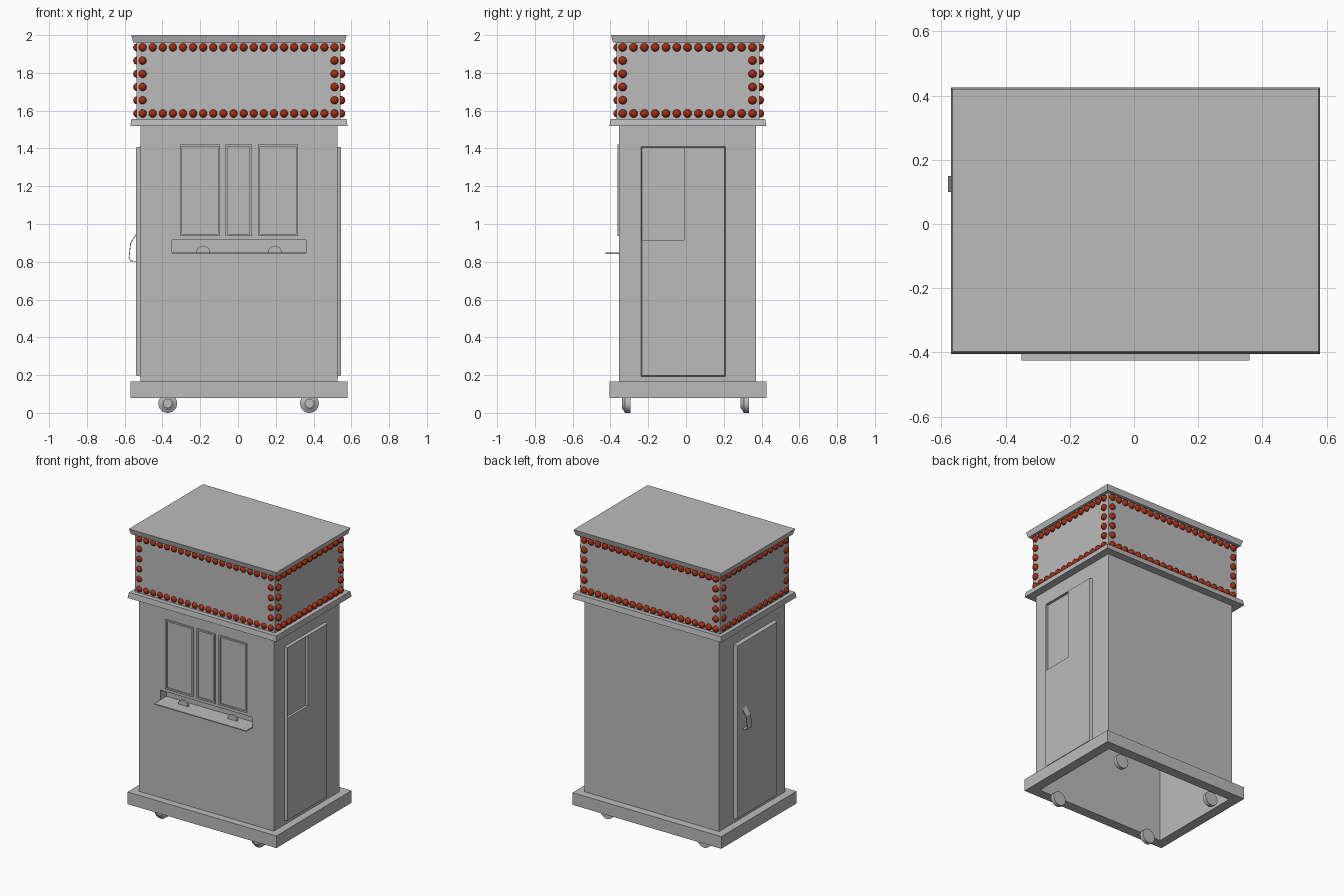
import bpy, bmesh, math
from mathutils import Matrix, Vector

cube = bpy.data.objects.get("Cube")
if cube:
    bpy.data.objects.remove(cube, do_unlink=True)


def material(name, color):
    m = bpy.data.materials.new(name)
    m.use_nodes = True
    m.diffuse_color = (*color, 1)
    m.node_tree.nodes["Principled BSDF"].inputs["Base Color"].default_value = (*color, 1)
    return m


GREY = material("plain grey", (0.5, 0.5, 0.5))
RED = material("bulb red", (0.38, 0.025, 0.006))


def finish(name, bm, mat=GREY, smooth=False):
    bmesh.ops.recalc_face_normals(bm, faces=bm.faces)
    mesh = bpy.data.meshes.new(name)
    for f in bm.faces:
        f.smooth = smooth
    bm.to_mesh(mesh)
    bm.free()
    mesh.materials.append(mat)
    ob = bpy.data.objects.new(name, mesh)
    bpy.context.collection.objects.link(ob)
    return ob


def box(name, x, y, z, taper=None, amount=0.0, open_side=None):
    """Box from ranges; the side facing `taper` is shrunk, `open_side` is removed."""
    bm = bmesh.new()
    bmesh.ops.create_cube(bm, size=1)
    if taper:
        axis, sign = taper
    for v in bm.verts:
        s = v.co * 2
        p = Vector([(r[0] + r[1]) / 2 + c * (r[1] - r[0]) / 2 for r, c in zip((x, y, z), s)])
        if taper and s[axis] * sign > 0:
            for a in range(3):
                if a != axis:
                    p[a] -= s[a] * amount
        v.co = p
    if open_side:
        bm.normal_update()
        gone = [f for f in bm.faces if f.normal.dot(Vector(open_side)) > 0.9]
        bmesh.ops.delete(bm, geom=gone, context="FACES")
    return finish(name, bm)


def cut(ob, *ranges):
    """Subtract a box from the object and bake the result."""
    cutter = box("cutter", *ranges)
    cutter.hide_render = True
    mod = ob.modifiers.new("cut", "BOOLEAN")
    mod.operation = "DIFFERENCE"
    mod.solver = "EXACT"
    mod.object = cutter
    bpy.context.view_layer.update()
    graph = bpy.context.evaluated_depsgraph_get()
    mesh = bpy.data.meshes.new_from_object(ob.evaluated_get(graph))
    ob.modifiers.clear()
    ob.data = mesh
    bpy.data.objects.remove(cutter, do_unlink=True)


# Hollow booth body and base, open underneath
cavity = ((-0.5, 0.51), (-0.335, 0.355), (-0.1, 1.5))
slot = ((-0.35, 0.36), (-0.4, -0.3), (0.845, 0.915))
body = box("booth_body", (-0.515, 0.526), (-0.355, 0.37), (0.16, 1.53))
cut(body, *cavity)
cut(body, *slot)
base = box("base_skirt", (-0.57, 0.58), (-0.405, 0.425), (0.08, 0.165))
cut(base, *cavity)

# Sign box with cornice below and roof above
box("cornice", (-0.57, 0.58), (-0.405, 0.425), (1.52, 1.557), (2, 1), 0.006)
box("sign_box", (-0.537, 0.542), (-0.367, 0.389), (1.55, 1.97))
box("roof", (-0.565, 0.575), (-0.397, 0.42), (1.962, 2.0), (2, -1), 0.01)

# Side doors: the left one has a recessed window, the right one a handle
left_door = box("left_door", (0.515, 0.546), (-0.242, 0.212), (0.19, 1.412), (0, 1), 0.008)
cut(left_door, (0.528, 0.6), (-0.232, -0.01), (0.912, 1.402))
box("right_door", (-0.54, -0.505), (-0.242, 0.212), (0.19, 1.412), (0, -1), 0.008)

# Handle: a bent strip swept along y
path = [(-0.538, 0.95), (-0.57, 0.9), (-0.579, 0.82), (-0.57, 0.803), (-0.538, 0.8)]
bm = bmesh.new()
rows = [[bm.verts.new((x, y, z)) for y in (0.1, 0.15)] for x, z in path]
for a, b in zip(rows, rows[1:]):
    bm.faces.new((a[0], a[1], b[1], b[0]))
handle = finish("door_handle", bm)
handle.modifiers.new("thickness", "SOLIDIFY").thickness = 0.004


# Front window frames
def window_frame(name, x0, x1, z0=0.937, z1=1.422, w=0.011):
    bm = bmesh.new()
    rings = []
    for inset, y in ((0, -0.35), (0, -0.363), (w, -0.363), (w, -0.35)):
        rings.append([bm.verts.new((x, y, z)) for x, z in (
            (x0 + inset, z0 + inset), (x1 - inset, z0 + inset),
            (x1 - inset, z1 - inset), (x0 + inset, z1 - inset))])
    for a, b in zip(rings, rings[1:]):
        for i in range(4):
            j = (i + 1) % 4
            bm.faces.new((a[i], a[j], b[j], b[i]))
    finish(name, bm)


window_frame("window_frame_right", -0.308, -0.095)
window_frame("window_frame_middle", -0.066, 0.073)
window_frame("window_frame_left", 0.105, 0.318)

# Serving slot with counter shelf
box("slot_liner", (-0.35, 0.36), (-0.355, -0.29), (0.845, 0.915), open_side=(0, -1, 0))
box("counter_shelf", (-0.35, 0.36), (-0.425, -0.29), (0.842, 0.848))


def turned(name, profile, center, axis, steps, mat=GREY, arc=math.tau):
    """Spin (radius, height) points about `axis` through `center`."""
    bm = bmesh.new()
    verts = [bm.verts.new((r, 0, h)) for r, h in profile]
    edges = [bm.edges.new(p) for p in zip(verts, verts[1:])]
    bmesh.ops.spin(bm, geom=verts + edges, axis=(0, 0, 1), cent=(0, 0, 0),
                   angle=arc, steps=steps)
    bmesh.ops.remove_doubles(bm, verts=bm.verts, dist=1e-5)
    turn = Vector((0, 0, 1)).rotation_difference(Vector(axis)).to_matrix().to_4x4()
    bm.transform(Matrix.Translation(center) @ turn)
    return finish(name, bm, mat)


# Half-round discs standing in the slot
for side, x in (("right", -0.185), ("left", 0.195)):
    turned("slot_disc_" + side, [(0, 0.012), (0.037, 0.012), (0.037, 0)],
           (x, -0.33, 0.848), (0, -1, 0), 12, arc=math.pi)

# Casters with a tapered hub facing forward
wheel = [(0, 0.045), (0.024, 0.045), (0.036, 0.036), (0.05, 0.028), (0.05, 0), (0, 0)]
for side, x in (("right", -0.372), ("left", 0.378)):
    for end, y in (("front", -0.295), ("back", 0.334)):
        turned(f"caster_{end}_{side}", wheel, (x, y, 0.05), (0, -1, 0), 24)


# Bulb borders around the four sign faces
def bulb_border(name, place, start, stop, count, low=1.585, high=1.935, rows=6):
    spots = []
    for i in range(count):
        u = start + (stop - start) * i / (count - 1)
        spots += [(u, low), (u, high)]
    for k in range(1, rows - 1):
        z = low + (high - low) * k / (rows - 1)
        spots += [(start, z), (stop, z)]
    bm = bmesh.new()
    for u, z in spots:
        bmesh.ops.create_uvsphere(bm, u_segments=12, v_segments=8, radius=0.022,
                                  matrix=Matrix.Translation(place(u, z)))
    finish(name, bm, RED, smooth=True)


bulb_border("bulbs_front", lambda u, z: (u, -0.362, z), -0.505, 0.511, 20)
bulb_border("bulbs_back", lambda u, z: (u, 0.391, z), -0.505, 0.511, 20)
bulb_border("bulbs_left", lambda u, z: (0.546, u, z), -0.335, 0.352, 13)
bulb_border("bulbs_right", lambda u, z: (-0.533, u, z), -0.335, 0.352, 13)
